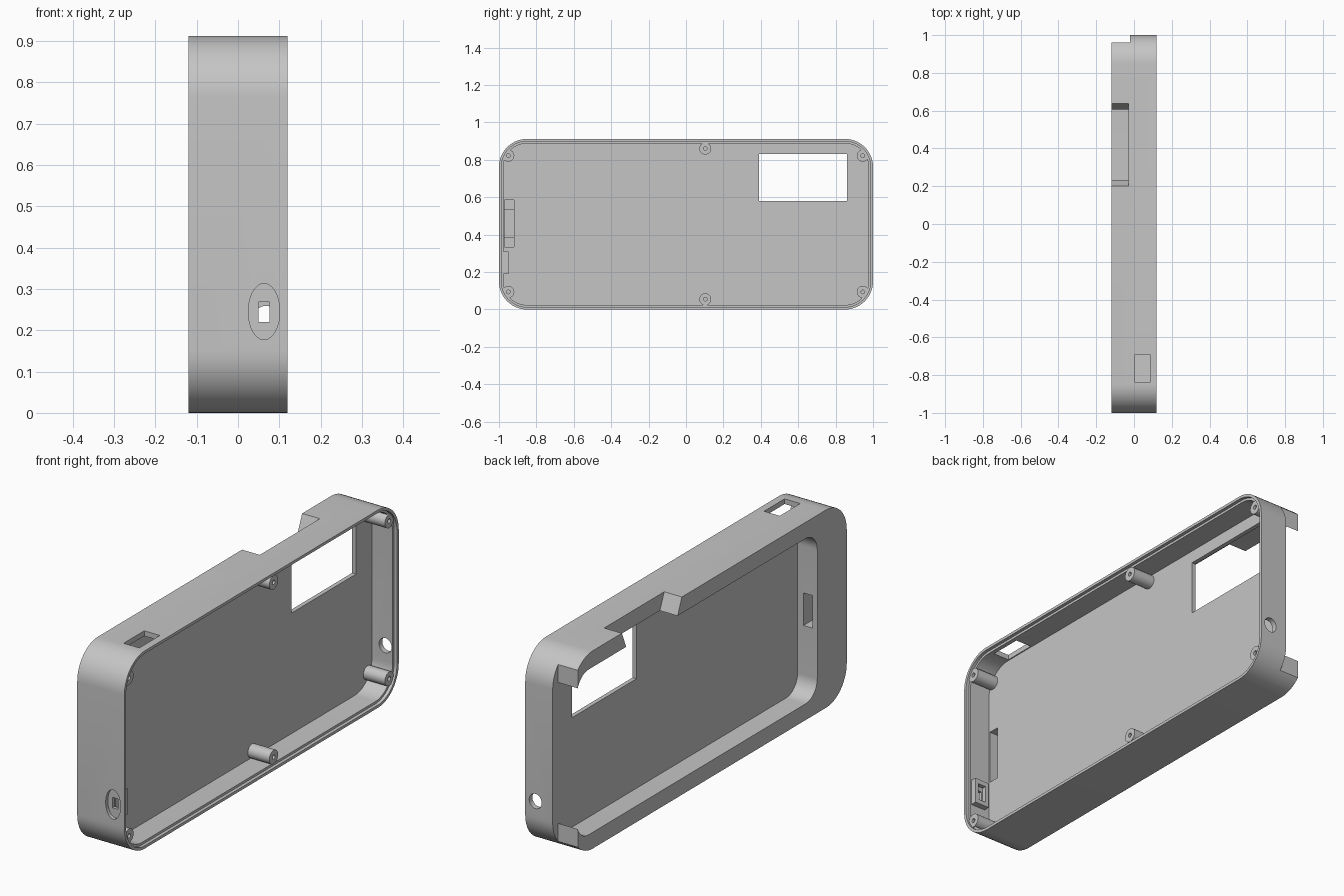
import bpy, bmesh, math
from mathutils import Vector

if "Cube" in bpy.data.objects:
    bpy.data.objects.remove(bpy.data.objects["Cube"])

H = 0.912          # overall height
T = 0.12           # half thickness

grey = bpy.data.materials.new("plain_grey")
grey.use_nodes = True
grey.diffuse_color = (0.56, 0.56, 0.56, 1)
grey.node_tree.nodes["Principled BSDF"].inputs["Base Color"].default_value = (0.56, 0.56, 0.56, 1)


def prism(name, profile, lo, hi, axis="x"):
    """Extrude a flat profile: (y, z) along x, or (x, z) along y."""
    def place(p, d):
        return Vector((d, p[0], p[1])) if axis == "x" else Vector((p[0], d, p[1]))
    bm = bmesh.new()
    low = [bm.verts.new(place(p, lo)) for p in profile]
    high = [bm.verts.new(place(p, hi)) for p in profile]
    bm.faces.new(low)
    bm.faces.new(high)
    n = len(profile)
    for i in range(n):
        j = (i + 1) % n
        bm.faces.new((low[i], low[j], high[j], high[i]))
    bmesh.ops.recalc_face_normals(bm, faces=bm.faces)
    mesh = bpy.data.meshes.new(name)
    bm.to_mesh(mesh)
    bm.free()
    mesh.materials.append(grey)
    ob = bpy.data.objects.new(name, mesh)
    bpy.context.collection.objects.link(ob)
    return ob


def rect(a0, a1, b0, b1):
    return [(a0, b0), (a1, b0), (a1, b1), (a0, b1)]


def rounded(a0, a1, b0, b1, r, steps=14):
    pts = []
    corners = [(a1 - r, b1 - r), (a0 + r, b1 - r), (a0 + r, b0 + r), (a1 - r, b0 + r)]
    for k, (ca, cb) in enumerate(corners):
        for i in range(steps + 1):
            t = (k + i / steps) * math.pi / 2
            pts.append((ca + r * math.cos(t), cb + r * math.sin(t)))
    return pts


def ellipse(ca, cb, ra, rb, n=40):
    return [(ca + ra * math.cos(2 * math.pi * i / n), cb + rb * math.sin(2 * math.pi * i / n))
            for i in range(n)]


def inset_outline(d):
    return rounded(-1 + d, 1 - d, d, H - d, 0.15 - d)


def combine(target, tool, operation):
    tool.hide_render = True
    bpy.ops.object.select_all(action="DESELECT")
    bpy.context.view_layer.objects.active = target
    target.select_set(True)
    mod = target.modifiers.new("shape", "BOOLEAN")
    mod.operation = operation
    mod.solver = "EXACT"
    mod.object = tool
    bpy.ops.object.modifier_apply(modifier=mod.name)
    bpy.data.objects.remove(tool)


# Body with the open cavity and the stepped lip
case = prism("case_shell", inset_outline(0), -T, T)


def cut(*args):
    combine(case, prism("cutter", *args), "DIFFERENCE")


def add(*args):
    combine(case, prism("addition", *args), "UNION")


cut(inset_outline(0.024), 0.0, 0.2)
cut(inset_outline(0.013), 0.105, 0.2)

# Pocket on the opposite side, open at the back end
cut(rounded(-0.785, 0.965, 0.075, 0.837, 0.085), -0.2, -0.02)
cut(rect(0.96, 1.1, -0.1, 1.1), -0.2, -0.02)

# Window through the dividing plate
cut(rect(0.39, 0.86, 0.58, 0.83), -0.05, 0.05)

# Flared notch in the top wall
cut([(0.24, 0.82), (0.6, 0.82), (0.642, 0.92), (0.198, 0.92)], -0.2, -0.03)

# Switch opening in the top wall
cut(rect(-0.84, -0.69, 0.85, 1.0), 0.005, 0.085)

# Cable well and tunnel to the pocket
cut(rect(-0.97, -0.92, 0.335, 0.585), -0.055, 0.05)
cut(rect(-0.97, -0.75, 0.385, 0.535), -0.095, -0.05)

# Charging port: inner housing, oval recess, slot
add(rect(-0.99, -0.948, 0.19, 0.31), 0.025, 0.1)
cut(ellipse(0.063, 0.245, 0.038, 0.068), -1.1, -0.984, "y")
cut(rect(0.042, 0.084, 0.21, 0.288), -0.968, -0.9, "y")
cut(rect(0.049, 0.076, 0.22, 0.268), -1.1, -0.9, "y")

# Round hole in the back end wall
cut(ellipse(0.068, 0.225, 0.032, 0.034), 0.9, 1.1, "y")

# Screw posts, drilled through
posts = [(y, z) for y in (-0.95, 0.945) for z in (0.094, H - 0.09)]
posts += [(0.103, 0.055), (0.103, H - 0.052)]
for y, z in posts:
    add(ellipse(y, z, 0.032, 0.032, 32), -0.01, 0.11)
for y, z in posts:
    cut(ellipse(y, z, 0.01, 0.01, 16), -0.05 if abs(y) > 0.5 and y > 0 else 0.01, 0.2)

# Smooth the curves, keep the edges sharp
bpy.ops.object.select_all(action="DESELECT")
case.select_set(True)
bpy.context.view_layer.objects.active = case
bpy.ops.object.shade_smooth_by_angle(angle=math.radians(30))
